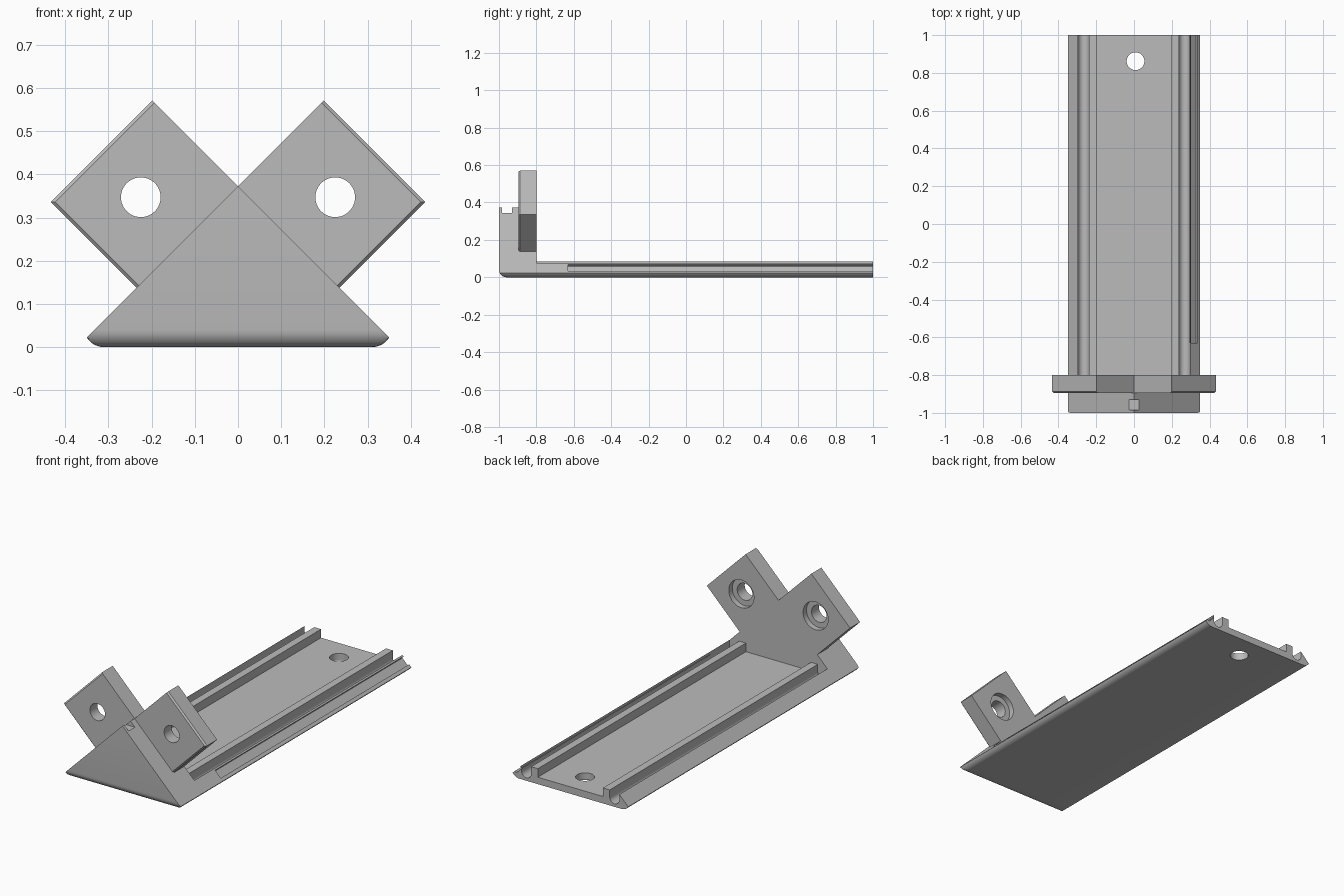
import bpy, bmesh, math

cube = bpy.data.objects.get("Cube")
if cube:
    bpy.data.objects.remove(cube, do_unlink=True)

GREY = (0.5, 0.5, 0.5, 1)
mat = bpy.data.materials.new("plain grey")
mat.use_nodes = True
mat.diffuse_color = GREY
mat.node_tree.nodes["Principled BSDF"].inputs["Base Color"].default_value = GREY

APEX = 0.372          # the 45 degree flanks follow x + z = APEX
TIP = 0.35
BACK = -0.8           # rear face of the end plate
EAR_FRONT = -0.895
RADIUS = 0.04         # rounding of the lower edges


def select(obj):
    bpy.ops.object.select_all(action='DESELECT')
    obj.select_set(True)
    bpy.context.view_layer.objects.active = obj


def loft(name, sections):
    """Skin equal-length (x, z) outlines placed at successive y positions."""
    bm = bmesh.new()
    rings = [[bm.verts.new((x, y, z)) for x, z in pts] for y, pts in sections]
    n = len(rings[0])
    for a, b in zip(rings, rings[1:]):
        for i in range(n):
            j = (i + 1) % n
            bm.faces.new((a[i], a[j], b[j], b[i]))
    bm.faces.new(rings[0])
    bm.faces.new(rings[-1])
    bmesh.ops.remove_doubles(bm, verts=bm.verts, dist=1e-5)
    bmesh.ops.recalc_face_normals(bm, faces=bm.faces)
    mesh = bpy.data.meshes.new(name)
    bm.to_mesh(mesh)
    bm.free()
    obj = bpy.data.objects.new(name, mesh)
    bpy.context.collection.objects.link(obj)
    mesh.materials.append(mat)
    return obj


def drill(obj, centre, radius, depth, along_y):
    """Cut a round hole and drop the cutter afterwards."""
    rot = (math.pi / 2, 0, 0) if along_y else (0, 0, 0)
    bpy.ops.mesh.primitive_cylinder_add(vertices=48, radius=radius, depth=depth,
                                        location=centre, rotation=rot)
    cutter = bpy.context.object
    cutter.hide_render = True
    cutter.data.materials.append(mat)
    mod = obj.modifiers.new("hole", 'BOOLEAN')
    mod.operation, mod.solver, mod.object = 'DIFFERENCE', 'EXACT', cutter
    select(obj)
    bpy.ops.object.modifier_apply(modifier=mod.name)
    bpy.data.objects.remove(cutter, do_unlink=True)


def mirrored(half):
    return half + [(-x, z) for x, z in reversed(half)]


def lower_corner():
    """Rounded corner from the flat underside out to the sharp tip."""
    rise = APEX - TIP
    steps = [math.radians(a) for a in range(0, 61, 10)]
    end = steps[-1]
    return [(TIP - RADIUS + RADIUS * math.sin(a) / math.sin(end),
             rise * (1 - math.cos(a)) / (1 - math.cos(end))) for a in steps]


# Triangular front wedge: rounded lower front edge, notch across the crest
def wedge_outline(lift, top):
    pts = []
    for x, z in lower_corner():
        z = max(z, lift)
        pts.append((min(x, APEX - z), z))
    return mirrored(pts + [(APEX - top, top)])


sections = []
for k in range(0, 6):
    a = math.radians(15 * k)
    sections.append((-1 + RADIUS * (1 - math.cos(a)),
                     RADIUS * (1 - math.sin(a)), APEX))
NOTCH = 0.345
sections += [(-0.96, 0, APEX)]
NOTCH_Y = (-0.985, -0.93)
lifts = {y: RADIUS - math.sqrt(RADIUS ** 2 - (y + 1 - RADIUS) ** 2) for y in NOTCH_Y[:1]}
front = [s for s in sections if s[0] < NOTCH_Y[0]]
inside = [(y, e, NOTCH) for y, e, _ in sections if y > NOTCH_Y[0]]
edge = lifts[NOTCH_Y[0]]
sections = (front + [(NOTCH_Y[0], edge, APEX), (NOTCH_Y[0], edge, NOTCH)] + inside
            + [(NOTCH_Y[1], 0, NOTCH), (NOTCH_Y[1], 0, APEX), (BACK, 0, APEX)])
wedge = loft("front_wedge", [(y, wedge_outline(e, t)) for y, e, t in sections])


# Long tray: floor, two ridges, round-bottomed channels and sloping flanks
def tray_half(slot):
    d = slot * math.sqrt(0.5)
    low, high = 0.337, 0.303
    pts = lower_corner()
    pts += [(low, APEX - low), (low - d, APEX - low - d),
            (high - d, APEX - high - d), (high, APEX - high)]
    cx, cz, r = 0.267, 0.045, 0.029
    pts.append((cx + r, APEX - cx - r))
    for k in range(13):
        a = math.pi * k / 12
        pts.append((cx + r * math.cos(a), cz - r * math.sin(a)))
    return pts + [(cx - r, 0.085), (0.197, 0.085), (0.197, 0.038)]


def tray_outline(slot):
    return tray_half(slot) + [(-x, z) for x, z in reversed(tray_half(0))]


tray = loft("tray", [(BACK, tray_outline(0)), (-0.63, tray_outline(0)),
                     (-0.63, tray_outline(0.012)), (1, tray_outline(0.012))])
drill(tray, (0.008, 0.862, 0), 0.047, 0.5, False)


# Square mounting ears with chamfered outer front edges and counterbored holes
def ear_outline(side, cut):
    c = cut * math.sqrt(0.5)
    pts = [(0, APEX), (0.199 - c, 0.571 - c), (0.434 - 2 * c, 0.336), (0.235 - c, 0.137 + c)]
    return [(side * x, z) for x, z in pts]


parts = [wedge, tray]
for side, name in ((1, "left_ear"), (-1, "right_ear")):
    ear = loft(name, [(EAR_FRONT, ear_outline(side, 0.008)),
                      (EAR_FRONT + 0.008, ear_outline(side, 0)),
                      (BACK, ear_outline(side, 0))])
    drill(ear, (side * 0.225, -0.85, 0.347), 0.046, 0.5, True)
    drill(ear, (side * 0.225, BACK, 0.347), 0.076, 0.06, True)
    parts.append(ear)

for obj in parts:
    select(obj)
    bpy.ops.object.shade_smooth_by_angle(angle=math.radians(30))
